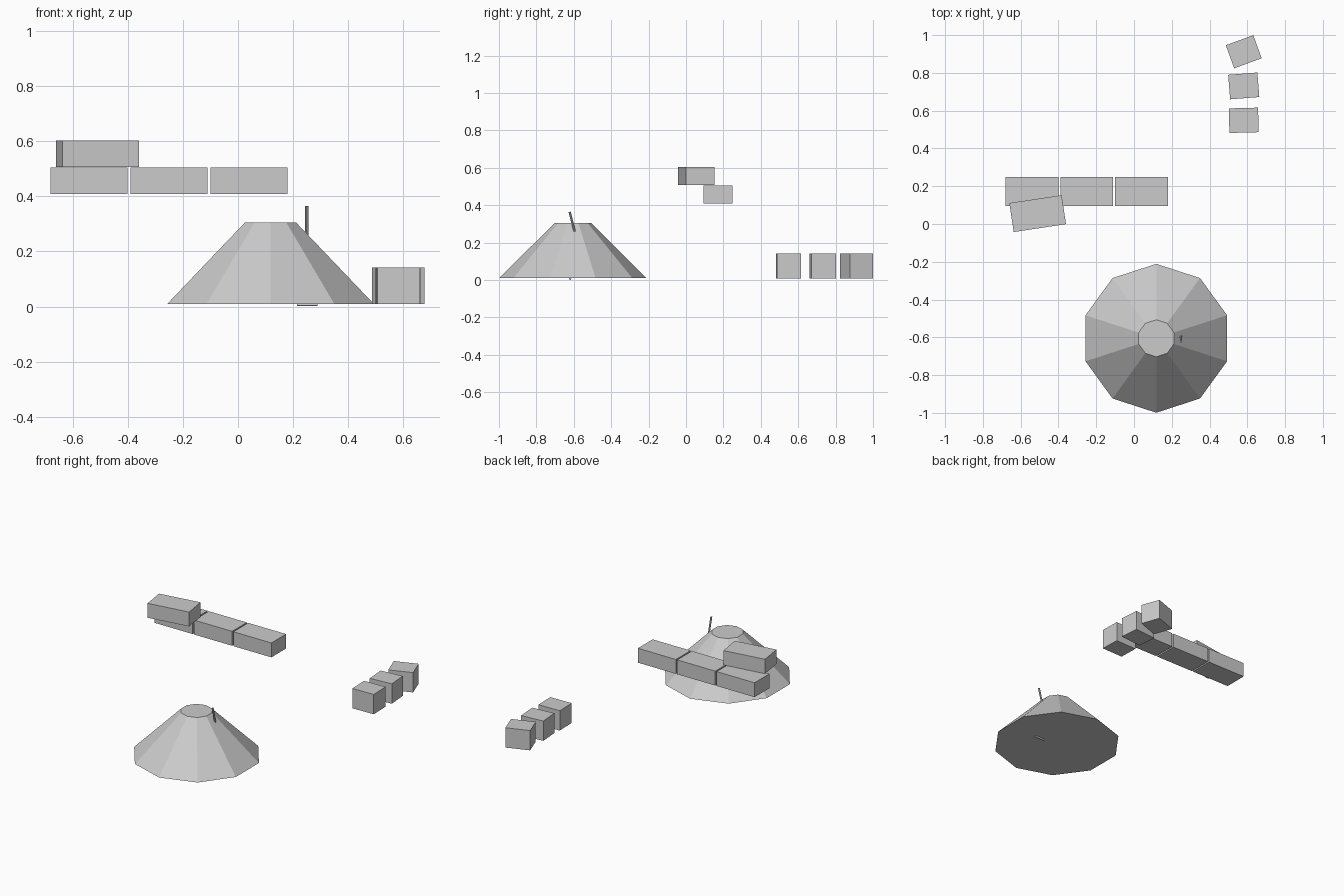
import bpy
from math import radians, pi
from mathutils import Vector

cube = bpy.data.objects.get("Cube")
if cube:
    bpy.data.objects.remove(cube, do_unlink=True)

grey = bpy.data.materials.new("plain_grey")
grey.use_nodes = True
colour = (0.6, 0.6, 0.6, 1)
grey.diffuse_color = colour
grey.node_tree.nodes["Principled BSDF"].inputs["Base Color"].default_value = colour


def finish(name):
    obj = bpy.context.object
    obj.name = name
    obj.data.materials.append(grey)
    return obj


def block(name, centre, size, turn=0, tilt=0):
    bpy.ops.mesh.primitive_cube_add(size=1, location=centre,
                                    rotation=(radians(tilt), 0, radians(turn)))
    obj = finish(name)
    obj.scale = size
    return obj


# Ten-sided mound with a flat top
bpy.ops.mesh.primitive_cone_add(vertices=10, radius1=0.394, radius2=0.098, depth=0.295,
                                location=(0.118, -0.605, 0.157))
finish("sand_mound")

# Shovel stuck in the mound: tilted handle and thin blade
top, foot = Vector((0.249, -0.622, 0.364)), Vector((0.249, -0.555, 0.1))
axis = top - foot
bpy.ops.mesh.primitive_cylinder_add(vertices=8, radius=0.006, depth=axis.length,
                                    location=(top + foot) / 2)
handle = finish("shovel_handle")
handle.rotation_euler = axis.to_track_quat("Z", "Y").to_euler()
block("shovel_blade", (0.251, -0.608, 0.051), (0.075, 0.012, 0.1), tilt=-15)

# Row of long blocks with one laid askew on top
long_size = (0.28, 0.155, 0.096)
for i in range(3):
    block(f"long_block_{i + 1}", (-0.54 + 0.29 * i, 0.172, 0.457), long_size)
block("top_block", (-0.51, 0.055, 0.555), long_size, turn=8.6)

# Three short blocks, each turned a little more
for i, (y, turn) in enumerate([(0.549, 1.5), (0.731, 4.5), (0.912, 20)]):
    block(f"short_block_{i + 1}", (0.581, y, 0.075), (0.155, 0.13, 0.132), turn=turn)
